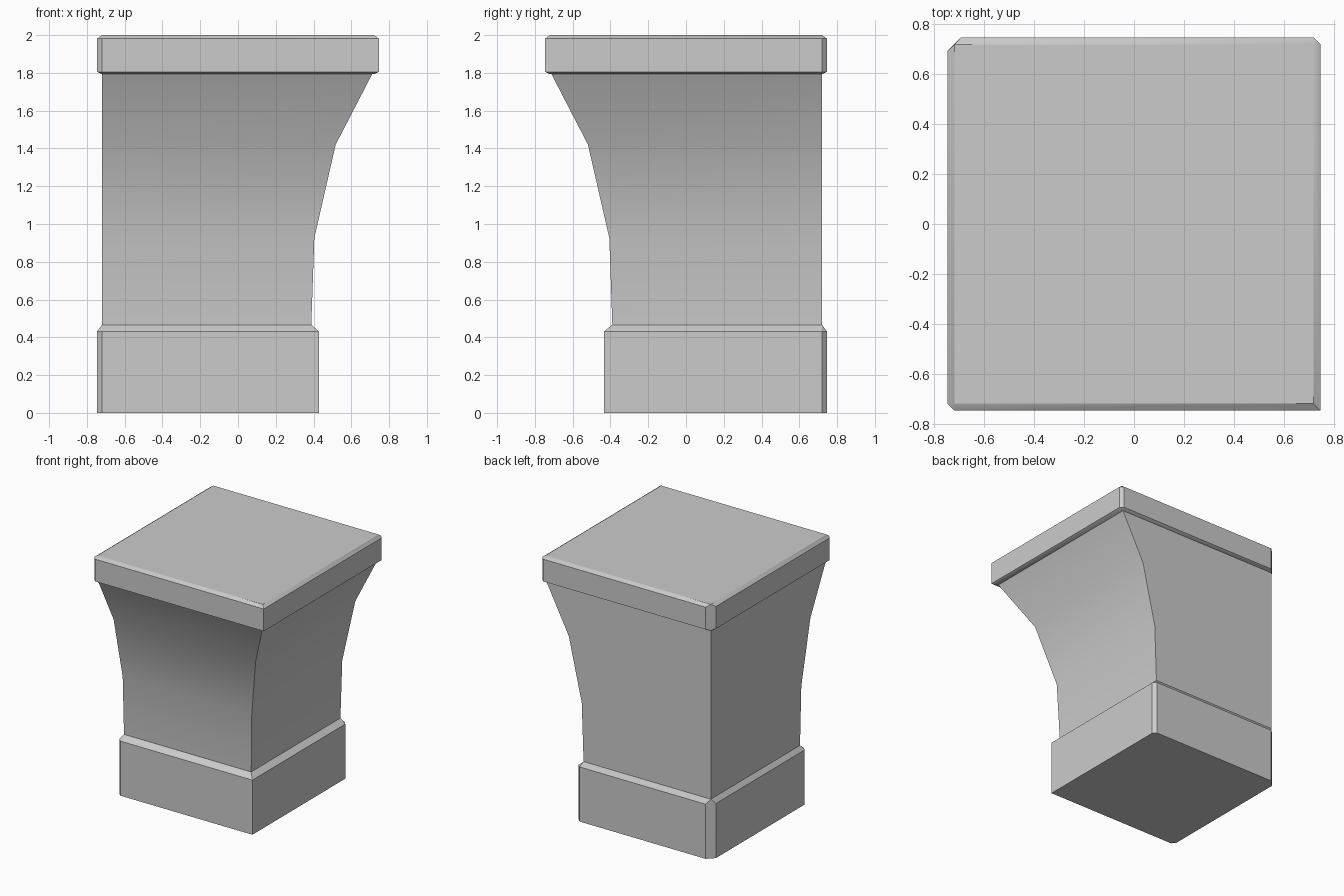
import bpy, bmesh, math

cube = bpy.data.objects.get("Cube")
if cube:
    bpy.data.objects.remove(cube, do_unlink=True)

stone = bpy.data.materials.new("light_grey_stone")
stone.use_nodes = True
stone.diffuse_color = (0.6, 0.6, 0.6, 1)
stone.node_tree.nodes["Principled BSDF"].inputs["Base Color"].default_value = (0.6, 0.6, 0.6, 1)


def outline(right, front, back, left, z, cut):
    """Rectangle with three clipped corners; the front +x corner stays sharp.
    The back -x corner is clipped twice as deep."""
    big = 2 * cut
    return [(right, front, z),
            (right, back - cut, z), (right - cut, back, z),
            (left + big, back, z), (left, back - big, z),
            (left, front + cut, z), (left + cut, front, z)]


def loft(name, rings):
    """Skin a stack of matching outlines and cap both ends."""
    bm = bmesh.new()
    loops = [[bm.verts.new(p) for p in ring] for ring in rings]
    n = len(loops[0])
    for low, high in zip(loops, loops[1:]):
        for i in range(n):
            j = (i + 1) % n
            bm.faces.new((low[i], low[j], high[j], high[i]))
    bm.faces.new(loops[0][::-1])
    bm.faces.new(loops[-1])
    bmesh.ops.remove_doubles(bm, verts=bm.verts, dist=0.0005)
    bmesh.ops.recalc_face_normals(bm, faces=bm.faces)
    mesh = bpy.data.meshes.new(name)
    bm.to_mesh(mesh)
    bm.free()
    mesh.materials.append(stone)
    obj = bpy.data.objects.new(name, mesh)
    bpy.context.collection.objects.link(obj)
    bpy.ops.object.select_all(action="DESELECT")
    obj.select_set(True)
    bpy.context.view_layer.objects.active = obj
    bpy.ops.object.shade_smooth_by_angle(angle=math.radians(30))
    return obj


WALL = 0.72    # straight sides of the shaft
EDGE = 0.747   # outer faces of base and cap
CUT = 0.026    # corner chamfer

# Base block with a sloped upper edge
loft("base", [
    outline(0.43, -0.435, EDGE, -EDGE, 0, CUT),
    outline(0.43, -0.435, EDGE, -EDGE, 0.43, CUT),
    outline(0.388, -0.391, WALL, -WALL, 0.466, 0),
])

# Shaft flaring outwards on its two curved sides
flare = [(0.388, 0.466), (0.404, 0.925), (0.517, 1.42), (0.71, 1.793)]
loft("shaft", [outline(r, -r - 0.002, WALL, -WALL, z, 0) for r, z in flare])

# Cap slab chamfered above and below
loft("cap", [
    outline(WALL, -WALL, WALL, -WALL, 1.793, 0),
    outline(EDGE, -EDGE, EDGE, -EDGE, 1.806, CUT),
    outline(EDGE, -EDGE, EDGE, -EDGE, 1.981, CUT),
    outline(WALL, -WALL, WALL, -WALL, 2.0, 0),
])
